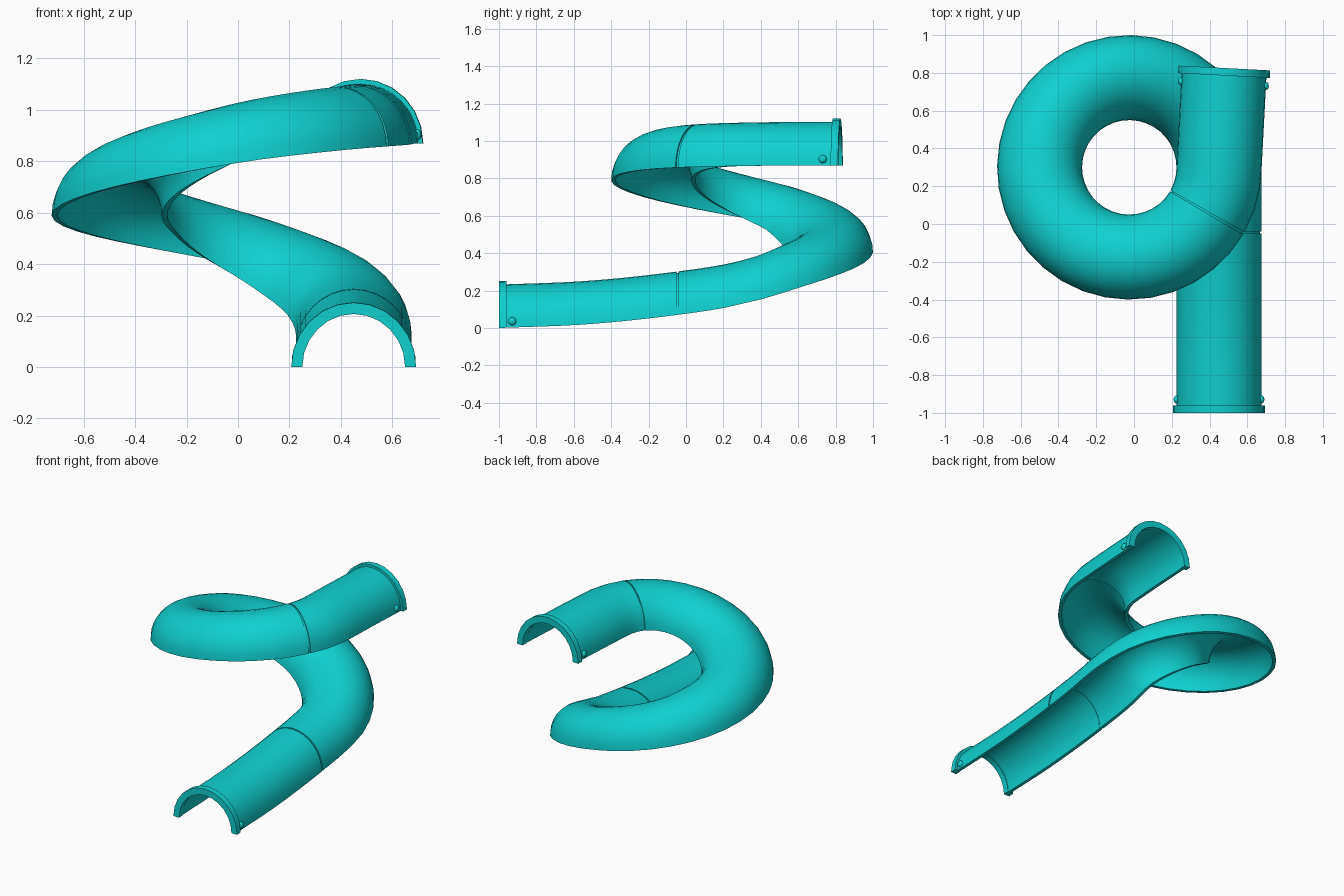
import bpy, bmesh
from math import sin, cos, pi, radians
from mathutils import Vector

cube = bpy.data.objects.get("Cube")
if cube:
    bpy.data.objects.remove(cube)

teal = bpy.data.materials.new("teal plastic")
teal.use_nodes = True
colour = (0.005, 0.63, 0.63, 1)
teal.diffuse_color = colour
teal.node_tree.nodes["Principled BSDF"].inputs["Base Color"].default_value = colour

CENTRE = Vector((-0.025, 0.30, 0))
TURN = 0.475              # radius of the spiral's centre line
START, LOW_JOINT, HIGH_JOINT, LEAVE, END = -156.8, -41.6, 330, 357, 423.5
# Base height along the run, which is measured in degrees of the spiral
HEIGHTS = [(-157, 0), (-100, .02), (-42, .07), (0, .13), (30, .23), (54, .305), (90, .405),
           (180, .59), (270, .79), (300, .835), (330, .858), (375, .868), (424, .87)]


def height(t):
    """Smooth (cubic) interpolation of the base height."""
    pts = HEIGHTS
    i = max(k for k in range(len(pts) - 1) if pts[k][0] <= t or k == 0)

    def slope(k):
        a, b = pts[max(k - 1, 0)], pts[min(k + 1, len(pts) - 1)]
        return (b[1] - a[1]) / (b[0] - a[0])
    (t0, z0), (t1, z1) = pts[i], pts[i + 1]
    d = t1 - t0
    s = (t - t0) / d
    return ((2*s**3 - 3*s**2 + 1) * z0 + (s**3 - 2*s**2 + s) * d * slope(i)
            + (3*s**2 - 2*s**3) * z1 + (s**3 - s**2) * d * slope(i + 1))


def frame(t):
    """Centre point and outward direction: straight, then spiral, then straight."""
    a = radians(min(max(t, 0), LEAVE))
    out = Vector((cos(a), sin(a), 0))
    along = Vector((-sin(a), cos(a), 0))
    p = CENTRE + out * TURN + along * (radians(t) - a) * TURN
    p.z = height(t)
    return p, out


def station_point(t, x, z):
    """Place a section point; the first bend dips towards its inner side."""
    p, out = frame(t)
    dip = 0.045 * sin(pi * t / 150) if 0 < t < 150 else 0
    return p + out * x + Vector((0, 0, z - dip * (1 - x / 0.225) / 2))


def finish(name, bm):
    bmesh.ops.recalc_face_normals(bm, faces=bm.faces)
    mesh = bpy.data.meshes.new(name)
    bm.to_mesh(mesh)
    bm.free()
    mesh.materials.append(teal)
    ob = bpy.data.objects.new(name, mesh)
    bpy.context.collection.objects.link(ob)
    bpy.ops.object.select_all(action='DESELECT')
    ob.select_set(True)
    bpy.context.view_layer.objects.active = ob
    bpy.ops.object.shade_smooth_by_angle(angle=radians(35))
    return ob


def half_pipe(name, t0, t1, outer, inner, segments=16, step=10):
    """Sweep an open-bottomed half ring along the run."""
    arc = [pi * k / segments for k in range(segments + 1)]
    profile = ([(outer * cos(a), outer * 1.03 * sin(a)) for a in arc]
               + [(inner * cos(a), inner * 1.03 * sin(a)) for a in reversed(arc)])
    bm = bmesh.new()
    count = max(1, round((t1 - t0) / step))
    rings = []
    for i in range(count + 1):
        t = t0 + (t1 - t0) * i / count
        rings.append([bm.verts.new(station_point(t, x, z)) for x, z in profile])
    n = len(profile)
    for a, b in zip(rings, rings[1:]):
        for j in range(n):
            k = (j + 1) % n
            bm.faces.new((a[j], a[k], b[k], b[j]))
    # Close both ends with quads between outer and inner arcs
    for ring in (rings[0], rings[-1]):
        for j in range(segments):
            bm.faces.new((ring[j], ring[j + 1], ring[n - 2 - j], ring[n - 1 - j]))
    return finish(name, bm)


# Three pipe lengths with a fine groove at each joint
GAP = 0.6
half_pipe("lower_chute", START, LOW_JOINT - GAP, 0.225, 0.203)
half_pipe("spiral_chute", LOW_JOINT + GAP, HIGH_JOINT - GAP, 0.225, 0.203)
half_pipe("upper_chute", HIGH_JOINT + GAP, END, 0.225, 0.203)
for name, t in (("lower_joint", LOW_JOINT), ("upper_joint", HIGH_JOINT)):
    half_pipe(name, t - 2 * GAP, t + 2 * GAP, 0.217, 0.206)

# End flanges
RIM = 4.8
half_pipe("lower_flange", START, START + RIM, 0.243, 0.2, segments=12)
half_pipe("upper_flange", END - RIM, END, 0.243, 0.2, segments=12)

# Round bolts on both sides behind each flange
for end, t in (("lower", START + 8.5), ("upper", END - 10)):
    for side, x in (("outer", 0.225), ("inner", -0.225)):
        bm = bmesh.new()
        bmesh.ops.create_uvsphere(bm, u_segments=12, v_segments=8, radius=0.022)
        bmesh.ops.scale(bm, vec=(0.7, 1, 1), verts=bm.verts)
        bolt = finish(f"{end}_{side}_bolt", bm)
        bolt.location = station_point(t, x, 0.033)
